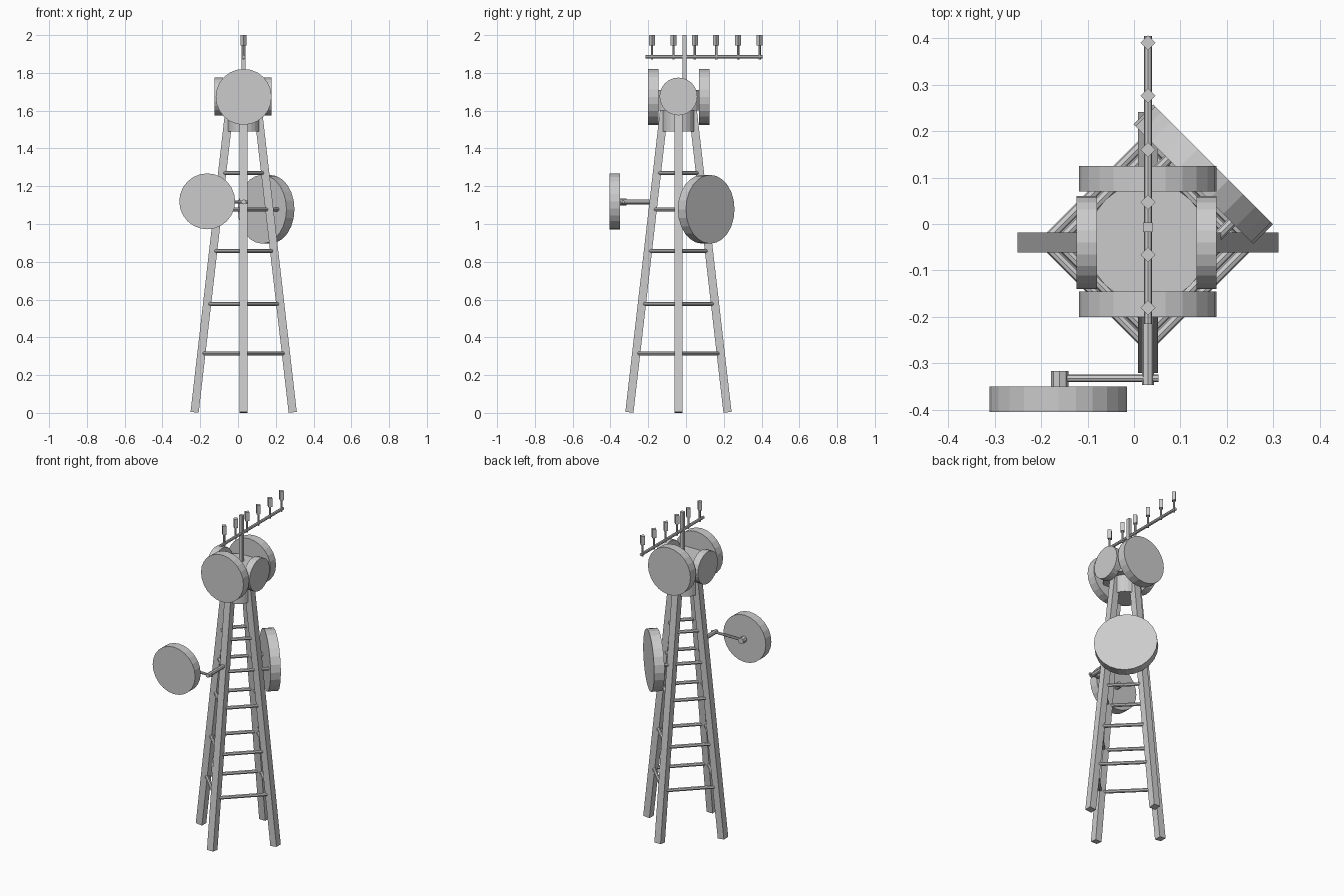
import bpy, math
from mathutils import Vector

if "Cube" in bpy.data.objects:
    bpy.data.objects.remove(bpy.data.objects["Cube"])

C = Vector((0.03, -0.04, 0))          # tower axis
DIRS = [Vector((1, 0, 0)), Vector((0, 1, 0)), Vector((-1, 0, 0)), Vector((0, -1, 0))]


def finish(name):
    ob = bpy.context.object
    ob.name = name
    return ob


def rod(name, a, b, r, sides=8, spin=0.0):
    """Prism of given side count between two points."""
    a, b = Vector(a), Vector(b)
    d = b - a
    bpy.ops.mesh.primitive_cylinder_add(vertices=sides, radius=r, depth=d.length)
    ob = finish(name)
    for v in ob.data.vertices:
        c, s = math.cos(spin), math.sin(spin)
        v.co.xy = (c * v.co.x - s * v.co.y, s * v.co.x + c * v.co.y)
    ob.rotation_euler = d.to_track_quat('Z', 'Y').to_euler()
    ob.location = (a + b) / 2
    return ob


def dish(name, centre, normal, r, thick):
    n = Vector(normal).normalized() * thick / 2
    return rod(name, Vector(centre) - n, Vector(centre) + n, r, 24)


def leg_point(d, z):
    return C + d * (0.26 - 0.115 * z) + Vector((0, 0, z))


# Four leaning square legs
for i, d in enumerate(DIRS):
    bpy.ops.mesh.primitive_cube_add(size=1)
    leg = finish(f"leg_{i}")
    for v in leg.data.vertices:
        z = 0.003 if v.co.z < 0 else 1.66
        off = Vector((v.co.x, v.co.y, 0)) * 0.043
        tilt = -off.dot(d) * -0.115
        p = leg_point(d, z) + off
        v.co = (p.x, p.y, max(0, z + tilt))

# Rungs on all four faces
for k, z in enumerate((0.315, 0.577, 0.857, 1.077, 1.27)):
    for i in range(4):
        rod(f"rung_{k}_{i}", leg_point(DIRS[i], z), leg_point(DIRS[(i + 1) % 4], z), 0.011)

# Head drum: narrow base and wider top
rod("head_base", C + Vector((0, 0, 1.49)), C + Vector((0, 0, 1.60)), 0.085, 24)
rod("head_drum", C + Vector((0, 0, 1.60)), C + Vector((0, 0, 1.71)), 0.13, 24)

# Dishes round the head
dish("front_dish", (0.03, -0.1725, 1.673), (0, 1, 0), 0.148, 0.055)
dish("back_dish", (0.03, 0.097, 1.673), (0, 1, 0), 0.148, 0.055)
dish("left_dish", (-0.102, -0.04, 1.675), (1, 0, 0), 0.1, 0.044)
dish("right_dish", (0.156, -0.04, 1.675), (1, 0, 0), 0.1, 0.044)

# Large diagonal dish with a bracket from each neighbouring leg
dish("large_dish", (0.149, 0.107, 1.078), (1, 1, 0), 0.182, 0.06)
for i in (0, 1):
    p = leg_point(DIRS[i], 1.077)
    rod(f"large_dish_bracket_{i}", p, p + Vector((0.05, 0.05, 0)), 0.011)

# Outrigger dish on a cranked arm
dish("outrigger_dish", (-0.163, -0.3775, 1.12), (0, 1, 0), 0.148, 0.055)
rod("outrigger_hub", (-0.16, -0.355, 1.117), (-0.16, -0.316, 1.117), 0.019, 8)
rod("outrigger_crossarm", (-0.16, -0.332, 1.117), (0.053, -0.332, 1.117), 0.008)
rod("outrigger_arm", (0.03, -0.16, 1.117), (0.03, -0.346, 1.117), 0.013)

# Mast and antenna bar
rod("mast", (0.03, -0.007, 1.69), (0.03, -0.007, 2.0), 0.0145, 4, math.pi / 4)
rod("antenna_bar", (0.03, -0.215, 1.885), (0.03, 0.405, 1.885), 0.009)

# Six small antennas
for i, y in enumerate((-0.18, -0.066, 0.047, 0.16, 0.276, 0.39)):
    rod(f"antenna_stem_{i}", (0.03, y, 1.87), (0.03, y, 1.95), 0.006, 6)
    rod(f"antenna_{i}", (0.03, y, 1.945), (0.03, y, 2.0), 0.016, 4)
